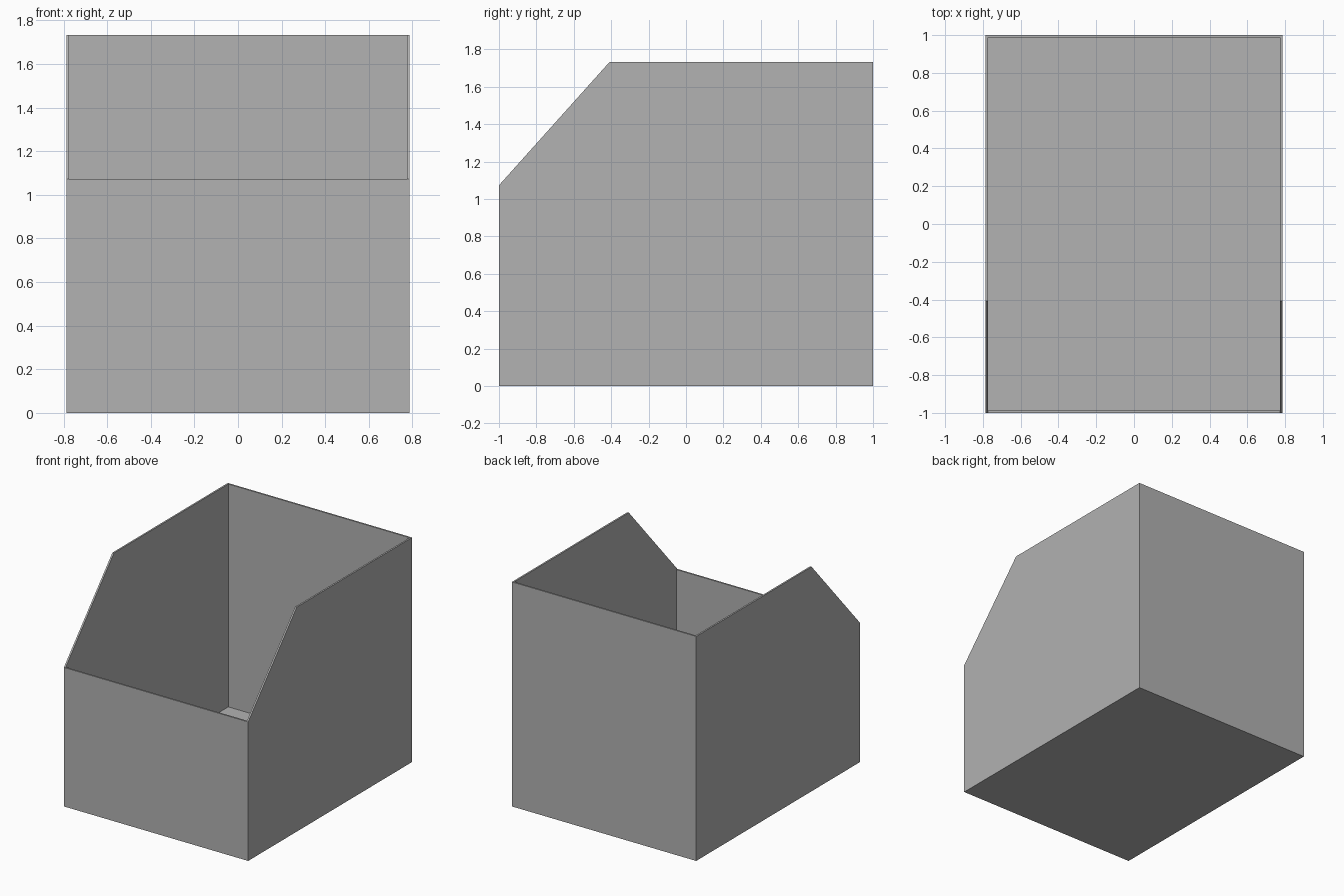
import bpy, bmesh

if "Cube" in bpy.data.objects:
    bpy.data.objects.remove(bpy.data.objects["Cube"])

HALF_W, WALL = 0.787, 0.013
HEIGHT, FRONT_H, SLOPE_Y = 1.733, 1.073, -0.408


def extrude_profile(name, profile, half_width):
    """Closed prism from a (y, z) outline, extruded along x."""
    bm = bmesh.new()
    face = bm.faces.new([bm.verts.new((-half_width, y, z)) for y, z in profile])
    ext = bmesh.ops.extrude_face_region(bm, geom=[face])
    moved = [v for v in ext["geom"] if isinstance(v, bmesh.types.BMVert)]
    bmesh.ops.translate(bm, verts=moved, vec=(2 * half_width, 0, 0))
    bmesh.ops.recalc_face_normals(bm, faces=bm.faces)
    mesh = bpy.data.meshes.new(name)
    bm.to_mesh(mesh)
    bm.free()
    obj = bpy.data.objects.new(name, mesh)
    bpy.context.collection.objects.link(obj)
    return obj


# Outer body of the bin with the sloped front corner
bin_body = extrude_profile("open_bin", [
    (-1, 0), (1, 0), (1, HEIGHT), (SLOPE_Y, HEIGHT), (-1, FRONT_H)], HALF_W)

# Cavity: leaves thin walls, a floor and a low flat-topped front panel
inner = 1 - WALL
cavity = extrude_profile("cavity_cutter", [
    (-1.1, FRONT_H), (-inner, FRONT_H), (-inner, WALL),
    (inner, WALL), (inner, 2), (-1.1, 2)], HALF_W - WALL)
cavity.hide_render = True
cavity.hide_viewport = True

cut = bin_body.modifiers.new("hollow", "BOOLEAN")
cut.operation = "DIFFERENCE"
cut.solver = "EXACT"
cut.object = cavity

# Plain grey finish
grey = bpy.data.materials.new("grey")
grey.diffuse_color = (0.445, 0.445, 0.445, 1)
grey.use_nodes = True
grey.node_tree.nodes["Principled BSDF"].inputs["Base Color"].default_value = grey.diffuse_color
bin_body.data.materials.append(grey)
cavity.data.materials.append(grey)
